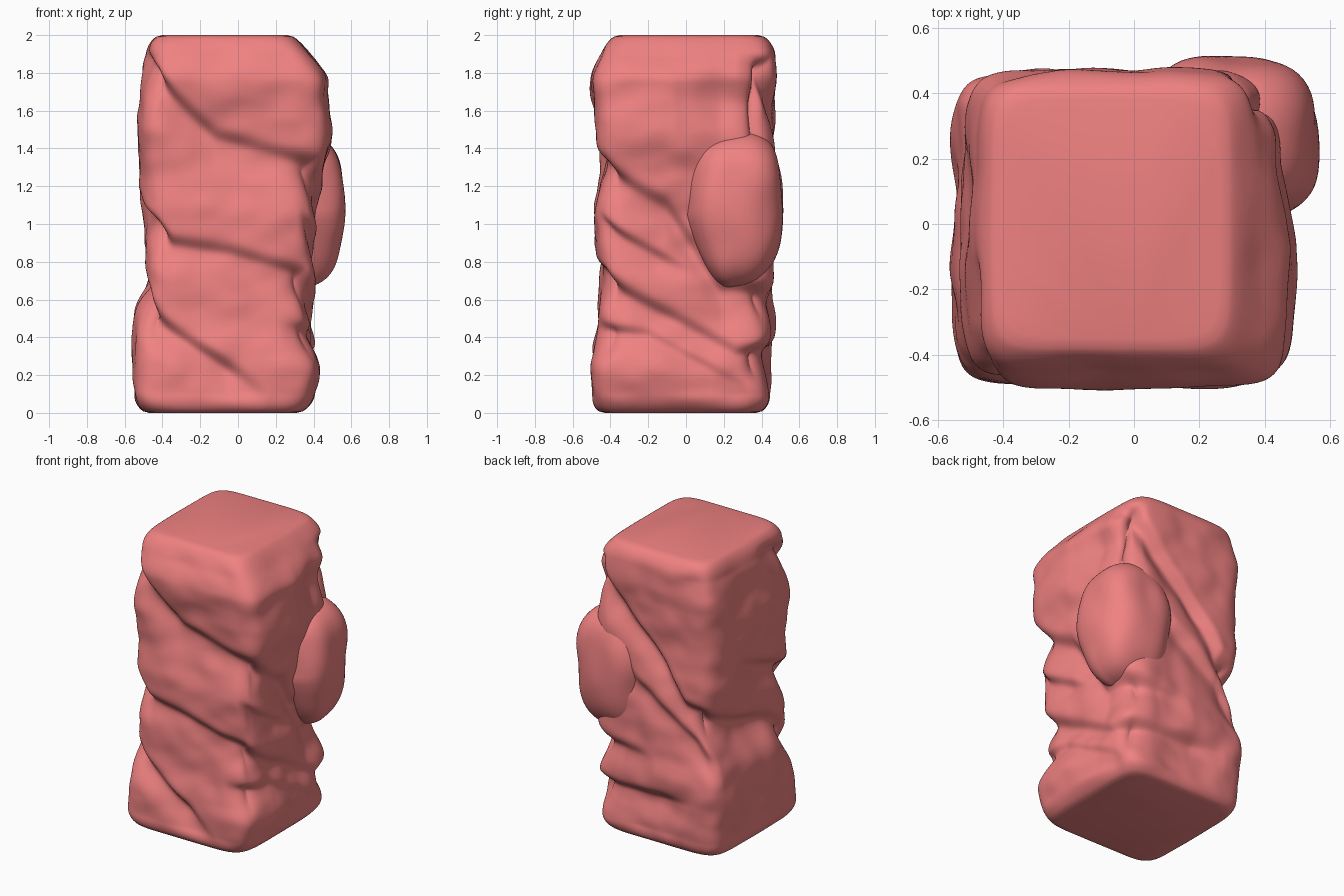
import bpy, bmesh, math
from mathutils import Vector, noise

if "Cube" in bpy.data.objects:
    bpy.data.objects.remove(bpy.data.objects["Cube"])

# Extents of the column at even heights from z = 0 to z = 2
LEFT = [.55, .56, .56, .5, .5, .53, .535, .52, .48]
RIGHT = [.39, .45, .41, .42, .43, .45, .51, .48, .34]
FRONT = [.51, .51, .485, .49, .49, .475, .485, .51, .43]
BACK = [.45, .46, .48, .465, .48, .48, .475, .48, .46]

# Creases winding down the column: depth, width, then (s, z) stops,
# where s = 0..4 runs along front, right, back and left
CREASES = [
    (.05, .05, [(-.4, 1.9), (.05, 1.77), (.4, 1.44), (1, 1.28), (1.4, 1.07), (1.7, .64), (2.5, .58)]),
    (.05, .045, [(-.7, 1.25), (.02, .97), (.15, .88), (.5, .83), (1, .7), (1.8, .3), (2.8, .33)]),
    (.06, .05, [(1.8, 1.85), (2.1, 1.8), (2.5, 1.38), (2.8, 1.0), (3.7, .72), (4.1, .49), (4.75, .05)]),
    (.04, .05, [(2, 1.42), (2.4, 1.08), (3.1, .6)]),
    (.04, .03, [(.9, 1.05), (1.6, .7)]),
    (.04, .04, [(.8, .44), (1.3, .4), (1.9, .1)]),
    (.07, .14, [(1.45, 1.66), (2.2, 1.58)]),
]


def side(values, z):
    """Smooth lookup of a column extent."""
    q = min(z / 2 * 8, 7.9999)
    i = int(q)
    t = q - i
    t = t * t * (3 - 2 * t)
    return values[i] * (1 - t) + values[i + 1] * t


def path_height(stops, s):
    for (s0, z0), (s1, z1) in zip(stops, stops[1:]):
        if s <= s1:
            return z0 + (z1 - z0) * (s - s0) / (s1 - s0)
    return stops[-1][1]


def crease_depth(s, z):
    corner = math.exp(-((s - round(s)) / .13) ** 2)
    total = 0
    for depth, width, stops in CREASES:
        start, end = stops[0][0], stops[-1][0]
        for q in (s - 4, s, s + 4):
            if start <= q <= end:
                fade = min(1, (q - start) / .25, (end - q) / .25)
                d = z - path_height(stops, q)
                # sharp overhang above the crease, long slope below it
                w = width if d > 0 else .06 + 1.6 * width
                total += depth * (1 + corner) * fade * math.exp(-(d / w) ** 2)
    return min(total, .17)


def column_point(s, z):
    f, t = int(s) % 4, 2 * (s - int(s)) - 1
    px, py = [(t, -1), (1, t), (-t, 1), (-1, -t)][f]
    k = (abs(px) ** 7 + abs(py) ** 7) ** (-1 / 7)
    # rounded top and bottom rims
    e = max(0, 1 - min(z, 2 - z) / .1)
    rim = .08 * (1 - math.sqrt(1 - e * e))
    x0, x1, y0, y1 = -side(LEFT, z), side(RIGHT, z), -side(FRONT, z), side(BACK, z)
    x = (x0 + x1) / 2 + px * k * ((x1 - x0) / 2 - rim)
    y = (y0 + y1) / 2 + py * k * ((y1 - y0) / 2 - rim)
    n = Vector((px * abs(px) ** 3, py * abs(py) ** 3)).normalized()
    d = crease_depth(s, z)
    d += .022 * (.5 + noise.noise(Vector((x * 3.5, y * 3.5, z * 4 + x - y))))
    d += .010 * noise.noise(Vector((x * 7 + 5, y * 7, z * 9)))
    d *= min(1, z / .1, (2 - z) / .12)
    return (x - n.x * d, y - n.y * d, z)


def finish(bm, name, mat):
    bmesh.ops.recalc_face_normals(bm, faces=bm.faces)
    me = bpy.data.meshes.new(name)
    bm.to_mesh(me)
    bm.free()
    ob = bpy.data.objects.new(name, me)
    bpy.context.collection.objects.link(ob)
    me.materials.append(mat)
    bpy.ops.object.select_all(action='DESELECT')
    ob.select_set(True)
    bpy.context.view_layer.objects.active = ob
    bpy.ops.object.shade_smooth_by_angle(angle=math.radians(60))


mat = bpy.data.materials.new("coral_stone")
mat.diffuse_color = (.87, .22, .22, 1)
mat.use_nodes = True
mat.node_tree.nodes["Principled BSDF"].inputs["Base Color"].default_value = mat.diffuse_color

# Folded rock column, lofted from rounded square rings
M, N = 240, 160
bm = bmesh.new()
rings = []
for j in range(N + 1):
    t = j / N
    z = 1.3 * t + .35 * (1 - math.cos(math.pi * t))
    rings.append([bm.verts.new(column_point(4 * i / M, z)) for i in range(M)])
for a, b in zip(rings, rings[1:]):
    for i in range(M):
        k = (i + 1) % M
        bm.faces.new((a[i], a[k], b[k], b[i]))
bm.faces.new(rings[0])
bm.faces.new(rings[-1])
for _ in range(2):
    bmesh.ops.smooth_vert(bm, verts=[v for r in rings[3:-3] for v in r], factor=.5,
                          use_axis_x=True, use_axis_y=True, use_axis_z=True)
finish(bm, "rock_column", mat)

# Boulder bulging from the back right corner
bm = bmesh.new()
bmesh.ops.create_icosphere(bm, subdivisions=5, radius=1)
for v in bm.verts:
    p = v.co * sum(abs(c) ** 2.6 for c in v.co) ** (-1 / 2.6)
    x = .30 + .265 * p.x
    y = .255 + .26 * p.y
    if p.z < 0 and p.y < 0:
        y += .13 * p.z * p.y
    z = 1.075 + .41 * p.z + .03 * p.y
    w = .02 * noise.noise(Vector((x * 5, y * 5, z * 4)))
    v.co = (x + w * p.x, y + w * p.y, z)
finish(bm, "side_boulder", mat)
